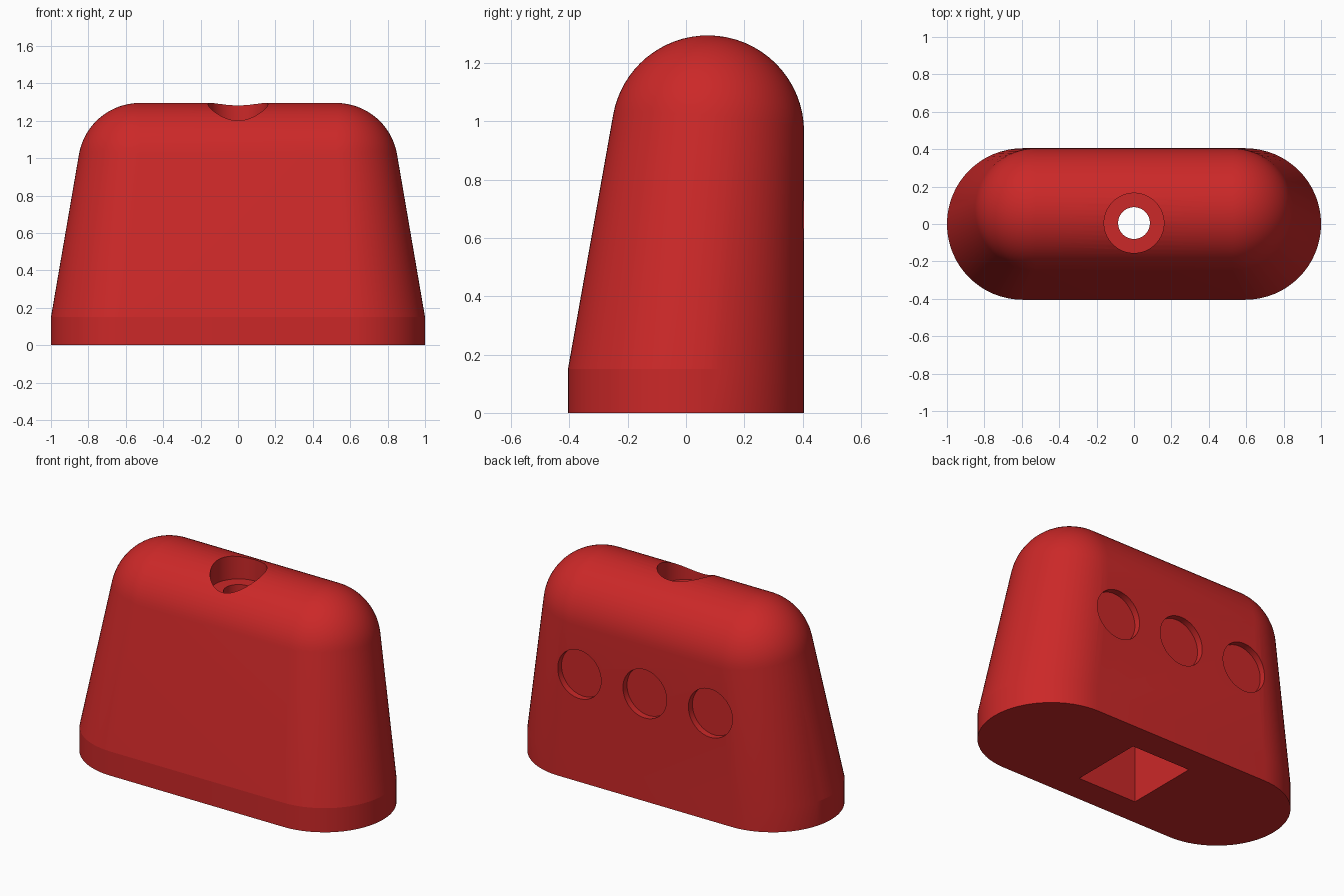
import bpy, bmesh
from math import pi, sin, cos, atan2, acos, hypot, radians

if "Cube" in bpy.data.objects:
    bpy.data.objects.remove(bpy.data.objects["Cube"])

red = bpy.data.materials.new("red plastic")
red.diffuse_color = (0.60, 0.021, 0.021, 1)
red.use_nodes = True
red.node_tree.nodes["Principled BSDF"].inputs["Base Color"].default_value = red.diffuse_color

BASE_R, BASE_X, BASE_Z = 0.405, 0.595, 0.15      # stadium foot
TOP_R, TOP_X, TOP_Y, TOP_Z = 0.33, 0.525, 0.075, 0.965   # rounded top
SEG, STEPS = 32, 16


def column(side, a):
    """Points from the foot up to the crown, for one outward direction."""
    ca, sa = cos(a), sin(a)
    x, y = side * BASE_X + BASE_R * ca, BASE_R * sa
    pts = [(x, y, 0), (x, y, BASE_Z)]
    # angle at which the sloping wall meets the rounded top tangentially
    out = (x - side * TOP_X) * ca + (y - TOP_Y) * sa
    down = BASE_Z - TOP_Z
    start = atan2(down, out) + acos(TOP_R / hypot(out, down))
    for i in range(STEPS + 1):
        t = start + (pi / 2 - start) * i / STEPS
        pts.append((side * TOP_X + TOP_R * cos(t) * ca,
                    TOP_Y + TOP_R * cos(t) * sa,
                    TOP_Z + TOP_R * sin(t)))
    return pts


# Body: tapered stadium lofted into a rounded crown
bm = bmesh.new()
cols = []
for side, first in ((1, -pi / 2), (-1, pi / 2)):
    for i in range(SEG + 1):
        cols.append([bm.verts.new(p) for p in column(side, first + pi * i / SEG)])
for a, b in zip(cols, cols[1:] + cols[:1]):
    for k in range(len(a) - 1):
        bm.faces.new((a[k], b[k], b[k + 1], a[k + 1]))
bm.faces.new([c[0] for c in reversed(cols)])
bmesh.ops.remove_doubles(bm, verts=bm.verts, dist=1e-5)
bmesh.ops.recalc_face_normals(bm, faces=bm.faces)
mesh = bpy.data.meshes.new("body")
bm.to_mesh(mesh)
bm.free()
mesh.materials.append(red)
body = bpy.data.objects.new("body", mesh)
bpy.context.collection.objects.link(body)


def cut(cutter):
    """Subtract a cutter from the body and discard it."""
    cutter.hide_render = True
    cutter.data.materials.append(red)
    bpy.ops.object.select_all(action='DESELECT')
    bpy.context.view_layer.objects.active = body
    body.select_set(True)
    mod = body.modifiers.new("cut", 'BOOLEAN')
    mod.operation, mod.solver, mod.object = 'DIFFERENCE', 'EXACT', cutter
    bpy.ops.object.modifier_apply(modifier=mod.name)
    bpy.data.objects.remove(cutter)


def cylinder(r, depth, loc, rot=(0, 0, 0)):
    bpy.ops.mesh.primitive_cylinder_add(vertices=64, radius=r, depth=depth,
                                        location=loc, rotation=rot)
    return bpy.context.object


# Square pocket in the underside
bpy.ops.mesh.primitive_cube_add(size=1, location=(0, 0, 0.2))
bpy.context.object.scale = (0.40, 0.46, 0.6)
bpy.context.view_layer.update()
cut(bpy.context.object)

# Cord hole and its wider counterbore in the crown
cut(cylinder(0.085, 1.2, (0, 0.005, 1.0)))
cut(cylinder(0.16, 0.5, (0, 0.005, 1.40)))

# Three shallow round recesses in the flat back
for x in (-0.45, 0, 0.45):
    cut(cylinder(0.15, 0.2, (x, 0.365 + 0.1, 0.667), (pi / 2, 0, 0)))

# Smooth curves, crisp edges
bpy.ops.object.select_all(action='DESELECT')
body.select_set(True)
bpy.context.view_layer.objects.active = body
bpy.ops.object.shade_smooth_by_angle(angle=radians(8))
